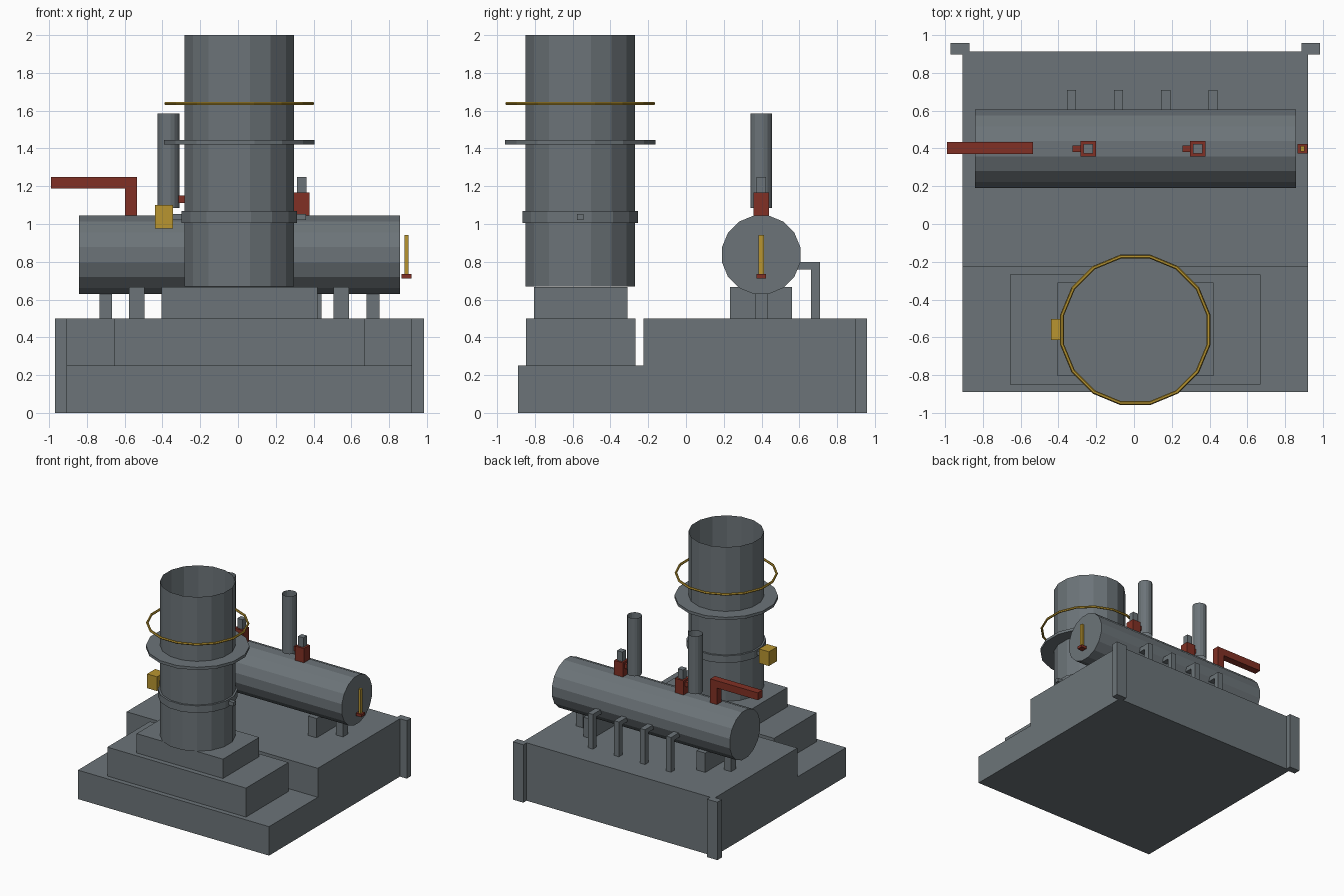
import bpy, bmesh, math
from mathutils import Matrix

if "Cube" in bpy.data.objects:
    bpy.data.objects.remove(bpy.data.objects["Cube"], do_unlink=True)


def material(name, rgb):
    m = bpy.data.materials.new(name)
    m.use_nodes = True
    m.diffuse_color = (*rgb, 1)
    bsdf = next(n for n in m.node_tree.nodes if n.type == 'BSDF_PRINCIPLED')
    bsdf.inputs["Base Color"].default_value = (*rgb, 1)
    return m


GREY = material("steel grey", (0.15, 0.175, 0.19))
YELLOW = material("safety yellow", (0.48, 0.30, 0.03))
RED = material("valve red", (0.22, 0.03, 0.018))
SIDES = 16


def finish(name, bm, mat):
    mesh = bpy.data.meshes.new(name)
    bmesh.ops.recalc_face_normals(bm, faces=bm.faces)
    bm.to_mesh(mesh)
    bm.free()
    mesh.materials.append(mat)
    obj = bpy.data.objects.new(name, mesh)
    bpy.context.collection.objects.link(obj)
    return obj


def boxes(name, mat, *spans):
    """One object from boxes given as (x0, x1, y0, y1, z0, z1)."""
    bm = bmesh.new()
    for x0, x1, y0, y1, z0, z1 in spans:
        place = Matrix.Translation(((x0 + x1) / 2, (y0 + y1) / 2, (z0 + z1) / 2))
        size = Matrix.Diagonal((x1 - x0, y1 - y0, z1 - z0, 1))
        bmesh.ops.create_cube(bm, size=1, matrix=place @ size)
    return finish(name, bm, mat)


def tube(name, mat, centre, apothem, length, axis='Z', capped=True):
    """Faceted cylinder with flats facing the axes."""
    bm = bmesh.new()
    turn = Matrix.Rotation(math.pi / SIDES, 4, 'Z')
    if axis == 'X':
        turn = Matrix.Rotation(math.pi / 2, 4, 'Y') @ turn
    r = apothem / math.cos(math.pi / SIDES)
    bmesh.ops.create_cone(bm, cap_ends=capped, segments=SIDES, radius1=r, radius2=r,
                          depth=length, matrix=Matrix.Translation(centre) @ turn)
    return finish(name, bm, mat)


def ring(name, mat, centre, major, minor, minor_sides=6):
    bm = bmesh.new()
    loops = []
    for i in range(SIDES):
        a = (i + 0.5) * math.tau / SIDES
        loop = []
        for j in range(minor_sides):
            b = j * math.tau / minor_sides
            d = major + minor * math.cos(b)
            loop.append(bm.verts.new((centre[0] + d * math.cos(a),
                                      centre[1] + d * math.sin(a),
                                      centre[2] + minor * math.sin(b))))
        loops.append(loop)
    for i in range(SIDES):
        p, q = loops[i], loops[(i + 1) % SIDES]
        for j in range(minor_sides):
            k = (j + 1) % minor_sides
            bm.faces.new((p[j], q[j], q[k], p[k]))
    return finish(name, bm, mat)


# Stepped foundation: an L-shaped side profile extruded across the width
bm = bmesh.new()
profile = [(-0.89, 0), (0.912, 0), (0.912, 0.5), (-0.225, 0.5), (-0.225, 0.25), (-0.89, 0.25)]
face = bm.faces.new([bm.verts.new((-0.907, y, z)) for y, z in profile])
side = bmesh.ops.extrude_face_region(bm, geom=[face])
bmesh.ops.translate(bm, vec=(1.827, 0, 0),
                    verts=[v for v in side["geom"] if isinstance(v, bmesh.types.BMVert)])
finish("foundation", bm, GREY)

boxes("right_corner_post", GREY, (-0.97, -0.87, 0.897, 0.957, 0, 0.5))
boxes("left_corner_post", GREY, (0.885, 0.985, 0.897, 0.957, 0, 0.5))
boxes("stack_lower_plinth", GREY, (-0.655, 0.67, -0.848, -0.267, 0.25, 0.5))
boxes("stack_upper_plinth", GREY, (-0.405, 0.42, -0.805, -0.31, 0.5, 0.667))

# Big stack with collar, flange and guard ring
SX, SY = 0.007, -0.56
tube("stack", GREY, (SX, SY, 1.334), 0.29, 1.332, capped=False)
tube("stack_collar", GREY, (SX, SY, 1.037), 0.306, 0.062)
tube("stack_flange", GREY, (SX, SY, 1.433), 0.398, 0.024)
ring("guard_ring", YELLOW, (SX, SY, 1.638), 0.395, 0.01)
boxes("collar_bar", GREY, (-0.35, 0.36, -0.577, -0.543, 1.02, 1.053))
boxes("control_box", YELLOW, (-0.44, -0.345, -0.613, -0.503, 0.977, 1.1))

# Horizontal boiler on legs and saddles
BY = 0.398
tube("boiler", GREY, (0.008, BY, 0.837), 0.207, 1.7, axis='X')
for label, leg_x, saddle_x in (("right", -0.7, -0.535), ("left", 0.715, 0.547)):
    boxes(label + "_leg", GREY,
          (leg_x - 0.034, leg_x + 0.034, BY - 0.034, BY + 0.034, 0.5, 0.66))
    boxes(label + "_saddle", GREY,
          (saddle_x - 0.041, saddle_x + 0.041, 0.232, 0.56, 0.5, 0.667))

# Drain elbows along the back of the boiler
for i in range(4):
    x = -0.33 + 0.249 * i
    boxes(f"drain_elbow_{i + 1}", GREY,
          (x - 0.024, x + 0.024, 0.56, 0.71, 0.76, 0.8),
          (x - 0.024, x + 0.024, 0.662, 0.71, 0.5, 0.76))

# Vent pipes with the valves beside them
for i, x in enumerate((-0.243, 0.338), 1):
    tube(f"vent_pipe_{i}", GREY, (x - 0.125, BY, 1.335), 0.057, 0.5, capped=False)
    boxes(f"valve_body_{i}", RED, (x - 0.041, x + 0.041, BY - 0.041, BY + 0.041, 1.03, 1.167))
    boxes(f"valve_stem_{i}", GREY, (x - 0.025, x + 0.025, BY - 0.025, BY + 0.025, 1.167, 1.25))
    boxes(f"valve_handle_{i}", RED, (x - 0.082, x - 0.04, BY - 0.018, BY + 0.018, 1.11, 1.15))

# Red outlet elbow and level gauge
boxes("outlet_elbow", RED, (-0.99, -0.535, 0.37, 0.434, 1.187, 1.25),
      (-0.599, -0.535, 0.37, 0.434, 1.03, 1.187))
boxes("level_gauge", YELLOW, (0.882, 0.903, 0.383, 0.412, 0.73, 0.942))
boxes("gauge_base", RED, (0.866, 0.918, 0.372, 0.424, 0.712, 0.735))
